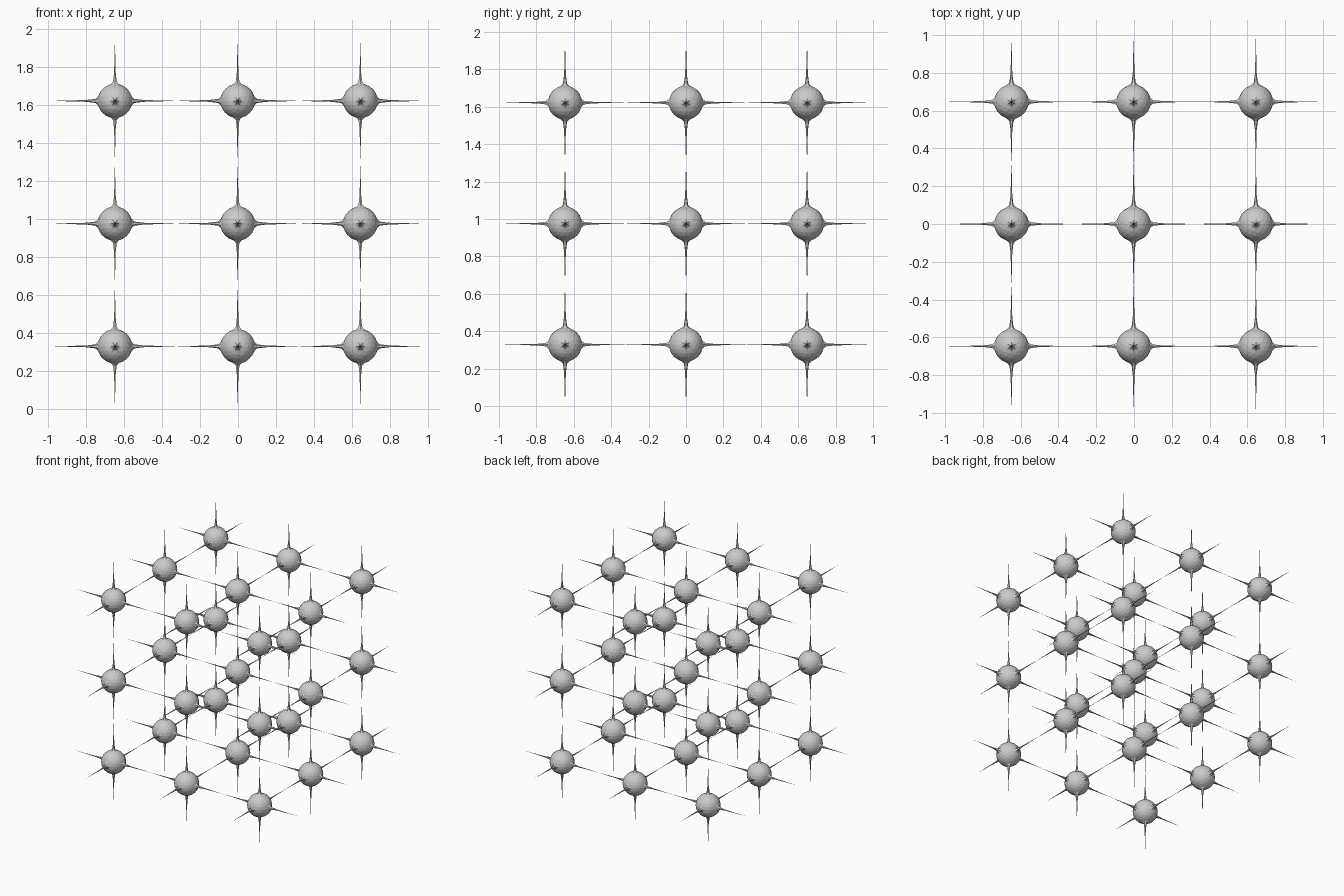
import bpy, bmesh, math
from mathutils import Vector

if "Cube" in bpy.data.objects:
    bpy.data.objects.remove(bpy.data.objects["Cube"])

R = 0.091                      # ball radius
STEP = 0.647                   # lattice spacing
REACH = (0.337, 0.353, 0.328)  # spike length along x, y, z
SIDES = 6


def add_spike(bm, axis, length):
    # flared base that narrows quickly into a long needle
    profile = [(0.078, 0.045), (0.09, 0.022), (0.102, 0.011),
               (0.15, 0.0048), (0.22, 0.0028)]
    side = Vector((axis.y, axis.z, axis.x))
    other = axis.cross(side)
    rings = []
    for d, r in profile:
        rings.append([bm.verts.new(axis * d
                      + side * r * math.cos(2 * math.pi * i / SIDES)
                      + other * r * math.sin(2 * math.pi * i / SIDES))
                      for i in range(SIDES)])
    for a, b in zip(rings, rings[1:]):
        for i in range(SIDES):
            j = (i + 1) % SIDES
            bm.faces.new((a[i], a[j], b[j], b[i]))
    tip = bm.verts.new(axis * length)
    for i in range(SIDES):
        bm.faces.new((rings[-1][i], rings[-1][(i + 1) % SIDES], tip))


# one faceted ball with six needle spikes
bm = bmesh.new()
bmesh.ops.create_icosphere(bm, subdivisions=3, radius=R)
for k in range(3):
    for s in (-1, 1):
        axis = Vector((0, 0, 0))
        axis[k] = s
        add_spike(bm, axis, REACH[k])
bmesh.ops.recalc_face_normals(bm, faces=bm.faces)
mesh = bpy.data.meshes.new("spiked_ball")
bm.to_mesh(mesh)
bm.free()

# 3 x 3 x 3 lattice of linked copies
for ix in (-1, 0, 1):
    for iy in (-1, 0, 1):
        for iz in (-1, 0, 1):
            ob = bpy.data.objects.new("spiked_ball", mesh)
            ob.location = (ix * STEP - 0.002, iy * STEP, REACH[2] + (iz + 1) * STEP)
            bpy.context.collection.objects.link(ob)
